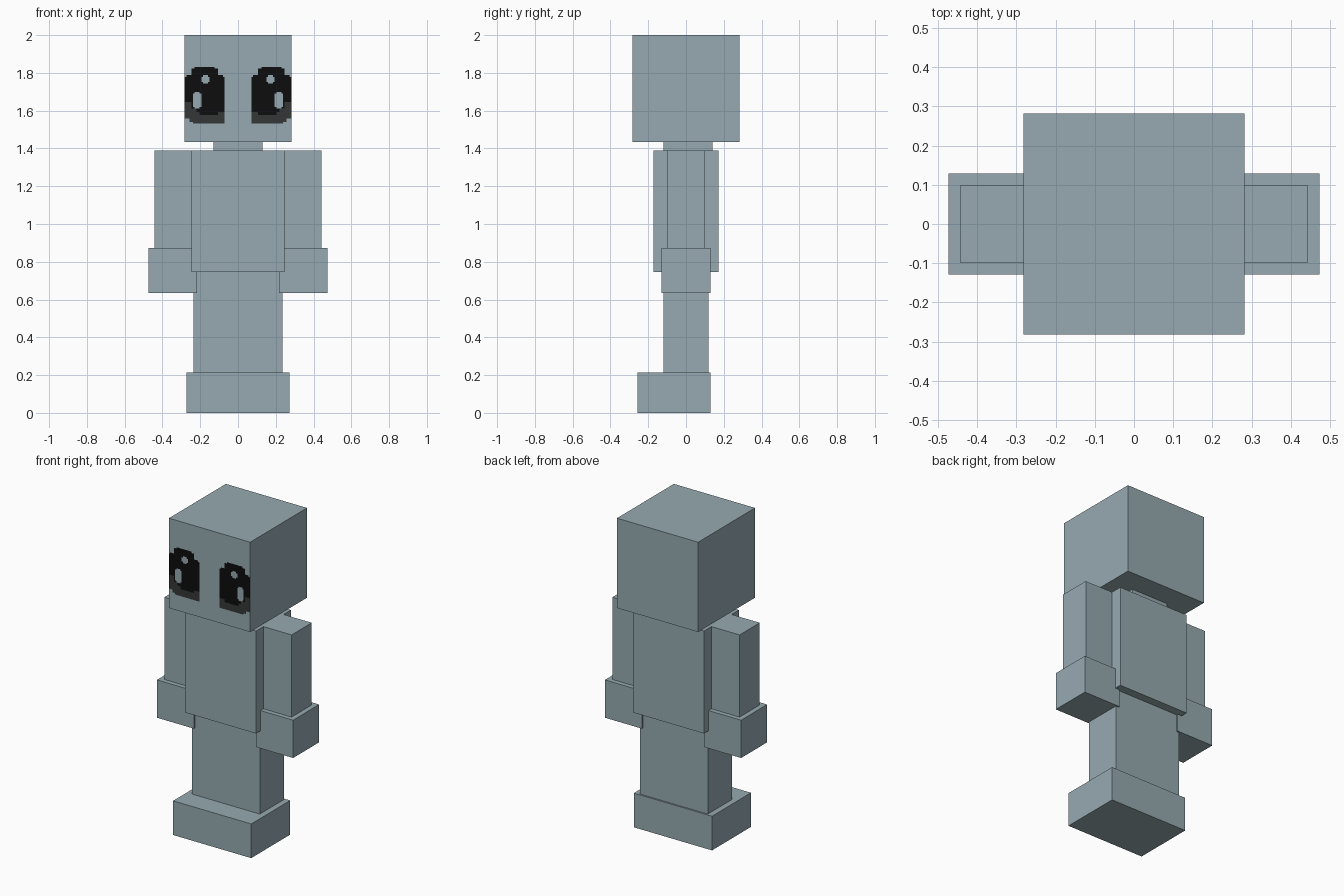
import bpy, bmesh

cube = bpy.data.objects.get("Cube")
if cube:
    bpy.data.objects.remove(cube, do_unlink=True)


def material(name, rgb):
    m = bpy.data.materials.new(name)
    m.use_nodes = True
    m.diffuse_color = (*rgb, 1)
    bsdf = next(n for n in m.node_tree.nodes if n.type == 'BSDF_PRINCIPLED')
    bsdf.inputs["Base Color"].default_value = (*rgb, 1)
    return m


SKIN = material("blue grey", (0.305, 0.402, 0.440))
BLACK = material("black", (0.004, 0.004, 0.004))
DARK = material("dark grey", (0.036, 0.038, 0.038))


def add_mesh(name, bm, mats):
    me = bpy.data.meshes.new(name)
    bm.to_mesh(me)
    bm.free()
    for m in mats:
        me.materials.append(m)
    ob = bpy.data.objects.new(name, me)
    bpy.context.collection.objects.link(ob)
    return ob


def box(name, x, y, z):
    """Block spanning the given (low, high) ranges."""
    bm = bmesh.new()
    bmesh.ops.create_cube(bm, size=1)
    for v in bm.verts:
        v.co = [lo + (c + 0.5) * (hi - lo) for c, (lo, hi) in zip(v.co, (x, y, z))]
    return add_mesh(name, bm, [SKIN])


# Central blocks
HEAD = 0.2825
box("head", (-HEAD, HEAD), (-HEAD, HEAD), (1.435, 2.0))
box("neck", (-0.13, 0.13), (-0.12, 0.14), (1.39, 1.435))
box("torso", (-0.247, 0.247), (-0.173, 0.173), (0.745, 1.39))
box("legs", (-0.236, 0.236), (-0.12, 0.12), (0.215, 0.745))
box("feet", (-0.272, 0.272), (-0.257, 0.13), (0, 0.215))

# Arms and hands on both sides
for side, s in (("left", 1), ("right", -1)):
    box(side + "_arm", sorted((s * 0.247, s * 0.443)), (-0.1, 0.1), (0.87, 1.39))
    box(side + "_hand", sorted((s * 0.216, s * 0.474)), (-0.129, 0.129), (0.635, 0.873))

# Pixel eyes: rectangles (col0, col1, row0, row1, colour) painted in order,
# columns counted inward from the side of the head, rows down from its top.
# Colour 0 is black, 1 is dark grey, None leaves the skin open.
EYE = [
    (0, 24, 40, 50, 1), (3, 24, 50, 52, 1), (5, 24, 52, 53, 1),
    (6, 18, 19, 20, 0), (4, 20, 20, 24, 0), (1, 23, 24, 25, 0),
    (0, 24, 25, 40, 0), (4, 24, 40, 44, 0), (7, 24, 44, 46, 0),
    (9, 20, 46, 48, 0),
    (11, 14, 24, 29, None), (10, 15, 25, 28, None),
    (6, 9, 34, 44, None), (5, 10, 35, 43, None),
]
TEXEL = 2 * HEAD / 64


def texel(col, row):
    colour = None
    for c0, c1, r0, r1, k in EYE:
        if c0 <= col < c1 and r0 <= row < r1:
            colour = k
    return colour


for side, s in (("left", 1), ("right", -1)):
    bm = bmesh.new()
    for row in range(19, 53):
        start = 0
        for col in range(1, 25):
            k = texel(start, row)
            # Close a run of equal texels as one face
            if col == 24 or texel(col, row) != k:
                if k is not None:
                    xa, xb = sorted(s * (HEAD - c * TEXEL) for c in (start, col))
                    zt, zb = 2 - row * TEXEL, 2 - (row + 1) * TEXEL
                    y = -HEAD - 0.0015
                    f = bm.faces.new([bm.verts.new(p) for p in
                                      ((xa, y, zb), (xb, y, zb), (xb, y, zt), (xa, y, zt))])
                    f.material_index = k
                start = col
    bmesh.ops.remove_doubles(bm, verts=bm.verts[:], dist=1e-5)
    add_mesh(side + "_eye", bm, [BLACK, DARK])
